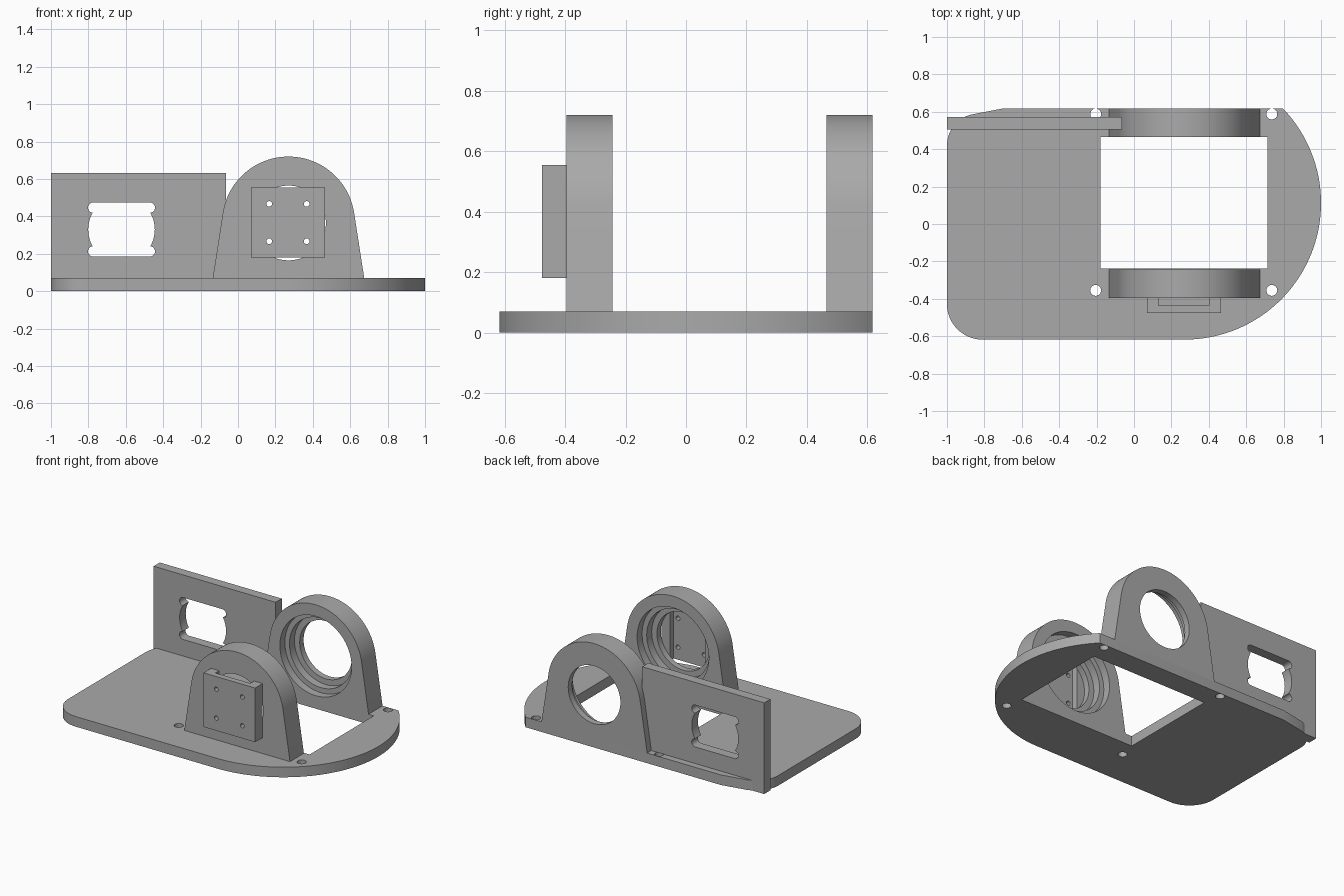
import bpy, bmesh, math

old = bpy.data.objects.get("Cube")
if old:
    bpy.data.objects.remove(old)

grey = bpy.data.materials.new("plain grey")
grey.use_nodes = True
grey.diffuse_color = (0.4, 0.4, 0.4, 1)
grey.node_tree.nodes["Principled BSDF"].inputs["Base Color"].default_value = (0.4, 0.4, 0.4, 1)


def arc(cx, cy, r, start, end, steps=24):
    angles = [math.radians(start + (end - start) * i / steps) for i in range(steps + 1)]
    return [(cx + r * math.cos(a), cy + r * math.sin(a)) for a in angles]


def circle(cx, cy, r, steps=64):
    return arc(cx, cy, r, 0, 360, steps)[:-1]


def rect(x0, x1, y0, y1):
    return [(x0, y0), (x1, y0), (x1, y1), (x0, y1)]


def prism(name, outline, low, high, axis="z"):
    """Extrude a closed outline along z, or along y for an x-z outline."""
    bm = bmesh.new()
    rings = []
    for h in (low, high):
        rings.append([bm.verts.new((a, b, h) if axis == "z" else (a, h, b)) for a, b in outline])
    bm.faces.new(rings[0])
    bm.faces.new(rings[1])
    n = len(outline)
    for i in range(n):
        j = (i + 1) % n
        bm.faces.new((rings[0][i], rings[0][j], rings[1][j], rings[1][i]))
    bmesh.ops.recalc_face_normals(bm, faces=bm.faces)
    mesh = bpy.data.meshes.new(name)
    bm.to_mesh(mesh)
    bm.free()
    mesh.materials.append(grey)
    obj = bpy.data.objects.new(name, mesh)
    bpy.context.collection.objects.link(obj)
    return obj


def cut(target, outline, low, high, axis="z"):
    """Subtract a prism from the target and discard the cutter."""
    cutter = prism("cutter", outline, low, high, axis)
    mod = target.modifiers.new("cut", "BOOLEAN")
    mod.operation = "DIFFERENCE"
    mod.solver = "EXACT"
    mod.object = cutter
    bpy.context.view_layer.objects.active = target
    bpy.ops.object.modifier_apply(modifier=mod.name)
    bpy.data.objects.remove(cutter)


AXIS_X, AXIS_Z = 0.27, 0.365   # shared bore centre
BACK = 0.618
THICK = 0.07

# Base plate: round nose, rounded left corners, window and screw holes
nose_y = BACK - 0.506
nose_end = math.degrees(math.asin((BACK - nose_y) / 0.73))
outline = (arc(AXIS_X, nose_y, 0.73, -90, nose_end, 64)
           + [(-0.7, BACK)]
           + arc(-0.83, 0.42, 0.17, 105, 180)
           + arc(-0.81, -0.428, 0.19, 180, 270))
base = prism("base_plate", outline, 0, THICK)
cut(base, rect(-0.18, 0.715, -0.237, 0.465), -0.1, 0.2)
screws = [(x, y) for x in (-0.205, 0.737) for y in (-0.355, 0.588)]
for x, y in screws:
    cut(base, circle(x, y, 0.029, 32), -0.1, 0.2)

# Side wall with a lobed opening
wall = prism("side_wall", rect(-1, -0.065, 0, 0.632), 0.505, 0.572, "y")
OX, OZ = -0.623, 0.33
disc = [(x, max(OZ - 0.138, min(OZ + 0.138, z))) for x, z in circle(OX, OZ, 0.178)]
cut(wall, disc, 0.4, 0.7, "y")
for side in (-1, 1):
    z = OZ + side * 0.117
    slot = arc(OX + 0.151, z, 0.028, -90, 90, 12) + arc(OX - 0.151, z, 0.028, 90, 270, 12)
    cut(wall, slot, 0.4, 0.7, "y")
cut(wall, circle(*screws[1], 0.029, 32), -0.1, THICK)

# Arched bearing brackets with bores stepped from the inner side
arch = ([(-0.135, THICK), (0.675, THICK)]
        + arc(AXIS_X, AXIS_Z, 0.355, 8.8, 171.2, 64))
brackets = []
for name, outer, inner in (("front_bracket", -0.395, -0.243), ("rear_bracket", BACK, 0.465)):
    bracket = prism(name, arch, min(outer, inner), max(outer, inner), "y")
    out = 1 if outer > inner else -1
    for radius, depth in ((0.2, 0.3), (0.24, 0.11), (0.275, 0.055)):
        ends = sorted((inner - out * 0.1, inner + out * depth))
        cut(bracket, circle(AXIS_X, AXIS_Z, radius), *ends, "y")
    brackets.append(bracket)

# Mounting pad with a vertical channel behind it and four screw holes
channel = [(0.07, -0.477), (0.465, -0.477), (0.465, -0.395), (0.4, -0.395),
           (0.4, -0.436), (0.132, -0.436), (0.132, -0.395), (0.07, -0.395)]
pad = prism("mounting_pad", channel, 0.18, 0.555)
for x in (0.167, 0.367):
    for z in (0.267, 0.467):
        cut(pad, circle(x, z, 0.015, 24), -0.6, -0.3, "y")

# Smooth the curved walls, keep the edges crisp
bpy.ops.object.select_all(action="DESELECT")
for obj in [base, wall, pad] + brackets:
    obj.select_set(True)
bpy.context.view_layer.objects.active = base
bpy.ops.object.shade_smooth_by_angle(angle=math.radians(30))
